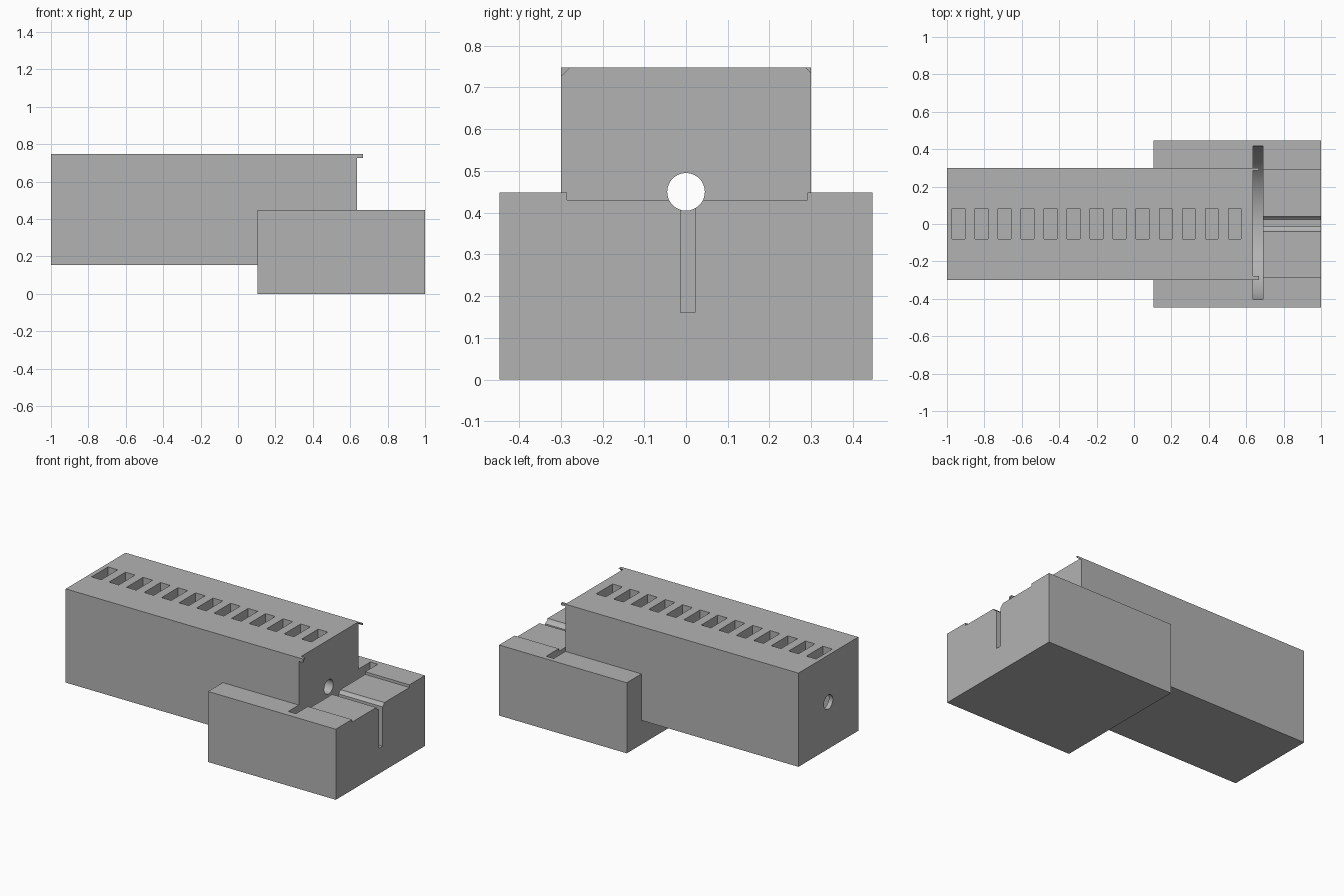
import bpy
import bmesh
import math
from mathutils import Matrix, Vector

old = bpy.data.objects.get("Cube")
if old:
    bpy.data.objects.remove(old, do_unlink=True)

grey = bpy.data.materials.new("plain grey")
grey.use_nodes = True
grey.diffuse_color = (0.45, 0.45, 0.45, 1)
grey.node_tree.nodes["Principled BSDF"].inputs["Base Color"].default_value = (0.45, 0.45, 0.45, 1)


def finish(name, bm):
    """Turn a bmesh into a grey object."""
    bmesh.ops.recalc_face_normals(bm, faces=bm.faces)
    mesh = bpy.data.meshes.new(name)
    bm.to_mesh(mesh)
    bm.free()
    mesh.materials.append(grey)
    obj = bpy.data.objects.new(name, mesh)
    bpy.context.collection.objects.link(obj)
    return obj


def box(name, x, y, z):
    """Box from (low, high) pairs on each axis."""
    bm = bmesh.new()
    size = Vector([b - a for a, b in (x, y, z)])
    mid = Vector([(a + b) / 2 for a, b in (x, y, z)])
    bmesh.ops.create_cube(bm, size=1)
    bmesh.ops.scale(bm, vec=size, verts=bm.verts)
    bmesh.ops.translate(bm, vec=mid, verts=bm.verts)
    return finish(name, bm)


def rod(name, x, y, z, radius, sides):
    """Cylinder lying along x."""
    bm = bmesh.new()
    place = Matrix.Translation(((x[0] + x[1]) / 2, y, z)) @ Matrix.Rotation(math.pi / 2, 4, 'Y')
    bmesh.ops.create_cone(bm, cap_ends=True, segments=sides, radius1=radius, radius2=radius,
                          depth=x[1] - x[0], matrix=place)
    return finish(name, bm)


def combine(target, other, operation):
    """Apply a boolean and remove the helper."""
    mod = target.modifiers.new(operation, 'BOOLEAN')
    mod.operation = operation
    mod.solver = 'EXACT'
    mod.object = other
    bpy.context.view_layer.objects.active = target
    bpy.ops.object.modifier_apply(modifier=mod.name)
    bpy.data.objects.remove(other, do_unlink=True)


# Long housing, joined below to the wide base block
END = 0.637
housing = box("housing_and_base", (-1, END), (-0.3, 0.3), (0.153, 0.748))

# Base: shallow top recess and narrow vertical slot, open at the end
base = box("base", (0.103, 1), (-0.447, 0.447), (0, 0.448))
combine(base, box("recess", (0.6, 1.1), (-0.285, 0.291), (0.431, 0.6)), 'DIFFERENCE')
combine(housing, base, 'UNION')
combine(housing, box("slot", (0.66, 1.1), (-0.013, 0.022), (0.161, 0.6)), 'DIFFERENCE')

# Round-bottomed kerf across the base against the housing's end
combine(housing, rod("kerf", (END, 0.69), 0.006, 0.449, 0.411, 128), 'DIFFERENCE')

# Row of pockets along the top
for i in range(13):
    x = -0.972 + i * 0.123
    combine(housing, box("pocket", (x, x + 0.068), (-0.081, 0.084), (0.3, 0.9)), 'DIFFERENCE')

# Bore through the full length
combine(housing, rod("bore", (-1.1, 1.1), 0, 0.45, 0.045, 64), 'DIFFERENCE')

# Small triangular lips at the top corners of the housing's end
for name, side, size in (("right_lip", -1, 0.023), ("left_lip", 1, 0.014)):
    bm = bmesh.new()
    corner = [(side * 0.3, 0.748), (side * (0.3 - size), 0.748), (side * 0.3, 0.748 - size)]
    near, far = [[bm.verts.new((x, y, z)) for y, z in corner] for x in (END, END + 0.03)]
    bm.faces.new(near)
    bm.faces.new(far)
    for i in range(3):
        bm.faces.new((near[i - 1], near[i], far[i], far[i - 1]))
    finish(name, bm)

# Smooth the curved cuts, keep the edges sharp
bpy.ops.object.select_all(action='DESELECT')
housing.select_set(True)
bpy.context.view_layer.objects.active = housing
bpy.ops.object.shade_smooth_by_angle(angle=math.radians(30))
